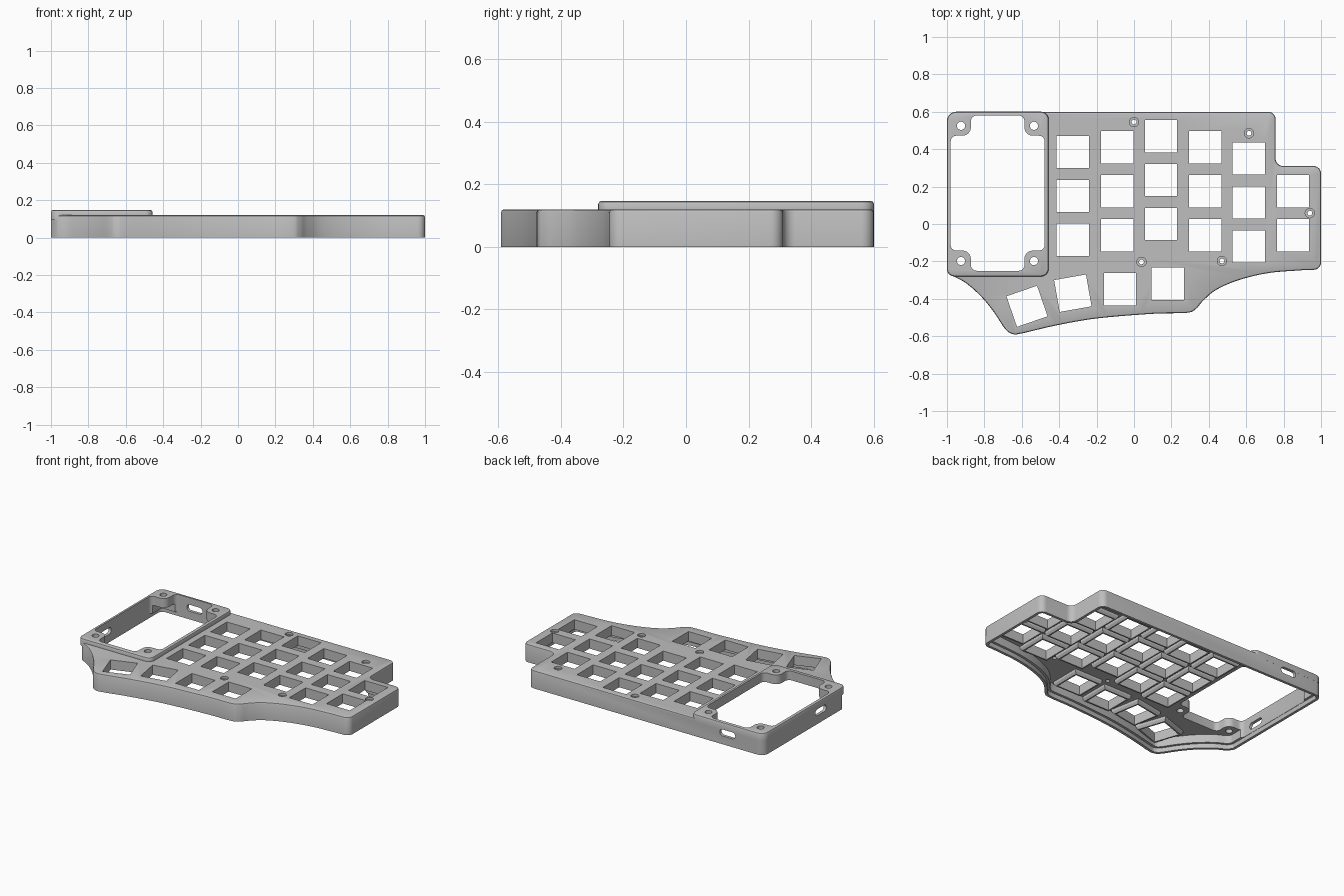
import bpy, bmesh
from math import cos, sin, pi, radians
from mathutils import Vector

cube = bpy.data.objects.get("Cube")
if cube:
    bpy.data.objects.remove(cube, do_unlink=True)

grey = bpy.data.materials.new("mid_grey_plastic")
grey.use_nodes = True
grey.diffuse_color = (0.52, 0.52, 0.52, 1)
grey.node_tree.nodes["Principled BSDF"].inputs["Base Color"].default_value = grey.diffuse_color


def rounded(corners, steps=6):
    """Polygon from (x, y, radius) right-angle corners, each turned into an arc."""
    pts = []
    for i, (x, y, r) in enumerate(corners):
        p = Vector((x, y))
        a = (Vector(corners[i - 1][:2]) - p).normalized()
        b = (Vector(corners[(i + 1) % len(corners)][:2]) - p).normalized()
        for k in range(steps + 1):
            t = pi / 2 * k / steps
            pts.append(p + r * (a * (1 - sin(t)) + b * (1 - cos(t))))
    return pts


def spline(points, steps=5):
    """Smooth curve through the points, end points included."""
    p = [Vector(q) for q in points]
    p = [p[0] * 2 - p[1]] + p + [p[-1] * 2 - p[-2]]
    out = []
    for a, b, c, d in zip(p, p[1:], p[2:], p[3:]):
        for k in range(steps):
            t = k / steps
            out.append(0.5 * (2 * b + (c - a) * t + (2 * a - 5 * b + 4 * c - d) * t * t
                              + (3 * b - a - 3 * c + d) * t ** 3))
    return out + [p[-2]]


def inset(pts, d):
    """Move a clockwise outline inward by d."""
    out = []
    for i, p in enumerate(pts):
        e1 = (p - pts[i - 1]).normalized()
        e2 = (pts[(i + 1) % len(pts)] - p).normalized()
        n1, n2 = Vector((e1.y, -e1.x)), Vector((e2.y, -e2.x))
        out.append(p + (n1 + n2) * d / max(0.3, 1 + n1.dot(n2)))
    return out


def gap(p, a, b):
    """Distance from p to the segment a-b."""
    t = (p - a).dot(b - a) / (b - a).length_squared
    return (p - a - (b - a) * min(1, max(0, t))).length


def inner_wall(pts, d):
    """Inset outline without the loops that form in tight corners."""
    edges = [(pts[i - 1], pts[i]) for i in range(len(pts))]
    return [p for p in inset(pts, d) if min(gap(p, a, b) for a, b in edges) > d - 0.0002]


def add_prism(bm, pts, layers):
    """Stack the outline at each (height, inset) layer and cap both ends."""
    rings = [[bm.verts.new((p.x, p.y, z)) for p in inset(pts, d)] for z, d in layers]
    for lo, hi in zip(rings, rings[1:]):
        for i in range(len(lo)):
            bm.faces.new((lo[i - 1], lo[i], hi[i], hi[i - 1]))
    bm.faces.new(rings[0])
    bm.faces.new(rings[-1])


def solid(name, shapes):
    bm = bmesh.new()
    for pts, layers in shapes:
        add_prism(bm, pts, layers)
    bmesh.ops.recalc_face_normals(bm, faces=bm.faces)
    mesh = bpy.data.meshes.new(name)
    bm.to_mesh(mesh)
    bm.free()
    mesh.materials.append(grey)
    obj = bpy.data.objects.new(name, mesh)
    bpy.context.collection.objects.link(obj)
    return obj


def combine(target, operation, name, shapes, place=None):
    """Apply a boolean with a temporary helper solid, moved by place if given."""
    helper = solid(name, shapes)
    helper.hide_render = True
    if place:
        for v in helper.data.vertices:
            v.co = place(*v.co)
    mod = target.modifiers.new(name, "BOOLEAN")
    mod.operation, mod.object, mod.solver = operation, helper, "EXACT"
    mod.use_self = True
    bpy.context.view_layer.objects.active = target
    bpy.ops.object.modifier_apply(modifier=mod.name)
    bpy.data.objects.remove(helper, do_unlink=True)


def square(x, y, size, angle=0):
    a = radians(angle)
    h = size / 2
    return [Vector((x + u * cos(a) - v * sin(a), y + u * sin(a) + v * cos(a)))
            for u, v in ((-h, -h), (-h, h), (h, h), (h, -h))]


def circle(x, y, r, n=24):
    return [Vector((x + r * sin(2 * pi * k / n), y + r * cos(2 * pi * k / n))) for k in range(n)]


# Case outline: square-cornered rear, flowing front edge
rear = rounded([(-1, 0.6, 0.05), (0.757, 0.6, 0.04), (0.757, 0.31, 0.04),
                (1, 0.31, 0.04), (1, -0.245, 0.04), (-1, -0.245, 0.04)])[:-7]
front = spline([(0.9, -0.247), (0.72, -0.262), (0.56, -0.3), (0.44, -0.352), (0.37, -0.41),
                (0.33, -0.455), (0.28, -0.475), (0.1, -0.48), (-0.2, -0.505), (-0.42, -0.543),
                (-0.6, -0.585), (-0.65, -0.588), (-0.69, -0.56), (-0.75, -0.47),
                (-0.82, -0.385), (-0.9, -0.315), (-0.97, -0.275), (-1, -0.235)])
outline = rear + front

PLATE_BOTTOM, TOP, BLOCK_TOP = 0.085, 0.12, 0.147
THROUGH = [(-0.1, 0), (0.3, 0)]
case = solid("keyboard_case", [(outline, [(0, 0), (TOP - 0.01, 0), (TOP - 0.003, 0.003), (TOP, 0.01)])])

# Hollow underside with a rebate for a bottom cover
combine(case, "DIFFERENCE", "cavity", [(inner_wall(outline, 0.034), [(-0.1, 0), (PLATE_BOTTOM, 0)])])
combine(case, "DIFFERENCE", "rebate", [(inner_wall(outline, 0.018), [(-0.1, 0), (0.03, 0)])])

# Raised frame at one end
block = rounded([(-1, 0.6, 0.05), (-0.457, 0.6, 0.04), (-0.457, -0.28, 0.04), (-1, -0.28, 0.04)])
combine(case, "UNION", "raised_block",
        [(block, [(0.095, -0.0004), (BLOCK_TOP - 0.01, -0.0004),
                  (BLOCK_TOP - 0.003, 0.003), (BLOCK_TOP, 0.01)])])

# Key positions: (x, y, angle), columns then thumb arc
columns = [(-0.327, 0.385, 3), (-0.09, 0.41, 3), (0.144, 0.47, 3),
           (0.38, 0.41, 3), (0.614, 0.35, 3), (0.85, 0.175, 2)]
keys = [(x, y - 0.235 * row, 0) for x, y, count in columns for row in range(count)]
keys += [(0.18, -0.32, 0), (-0.075, -0.348, 0), (-0.327, -0.37, 10), (-0.572, -0.44, 19)]

# Tapered sockets under the plate, then the square key openings
combine(case, "UNION", "sockets",
        [(square(x, y, 0.212, a), [(0.055, 0.01), (0.07, 0), (0.1, 0)]) for x, y, a in keys])
combine(case, "DIFFERENCE", "key_openings", [(square(x, y, 0.173, a), THROUGH) for x, y, a in keys])

# Large opening that steps round the four corner bosses
L, R, B, T, s, r = -0.98, -0.478, -0.25, 0.58, 0.108, 0.045
opening = rounded([(L, T - s, 0.03), (L + s, T - s, r), (L + s, T, 0.03),
                   (R - s, T, 0.03), (R - s, T - s, r), (R, T - s, 0.03),
                   (R, B + s, 0.03), (R - s, B + s, r), (R - s, B, 0.03),
                   (L + s, B, 0.03), (L + s, B + s, r), (L, B + s, 0.03)])
combine(case, "DIFFERENCE", "block_opening", [(opening, THROUGH)])

# Screw holes: plain in the raised frame, counterbored in the plate
combine(case, "DIFFERENCE", "frame_holes",
        [(circle(x, y, 0.022), THROUGH) for x in (-0.925, -0.535) for y in (0.525, -0.198)])
screws = [(0, 0.545), (0.615, 0.485), (0.94, 0.058), (0.04, -0.203), (0.47, -0.198)]
combine(case, "DIFFERENCE", "screw_holes",
        [(circle(x, y, 0.025), [(-0.1, 0.012), (0.105, 0.012), (0.1051, 0), (0.3, 0)]) for x, y in screws])

# Cable slots through the rear and end walls
slot = [(rounded([(-0.058, 0.022, 0.021), (0.058, 0.022, 0.021),
                  (0.058, -0.022, 0.021), (-0.058, -0.022, 0.021)]), [(-0.03, 0), (0.03, 0)])]
combine(case, "DIFFERENCE", "rear_slot", slot, lambda u, v, w: (u - 0.73, 0.6 - w, v + 0.078))
combine(case, "DIFFERENCE", "end_slot", slot, lambda u, v, w: (w - 1, u - 0.01, v + 0.078))

# Smooth curved walls, keep crisp edges
bpy.ops.object.select_all(action="DESELECT")
case.select_set(True)
bpy.context.view_layer.objects.active = case
bpy.ops.object.shade_smooth_by_angle(angle=radians(30))
